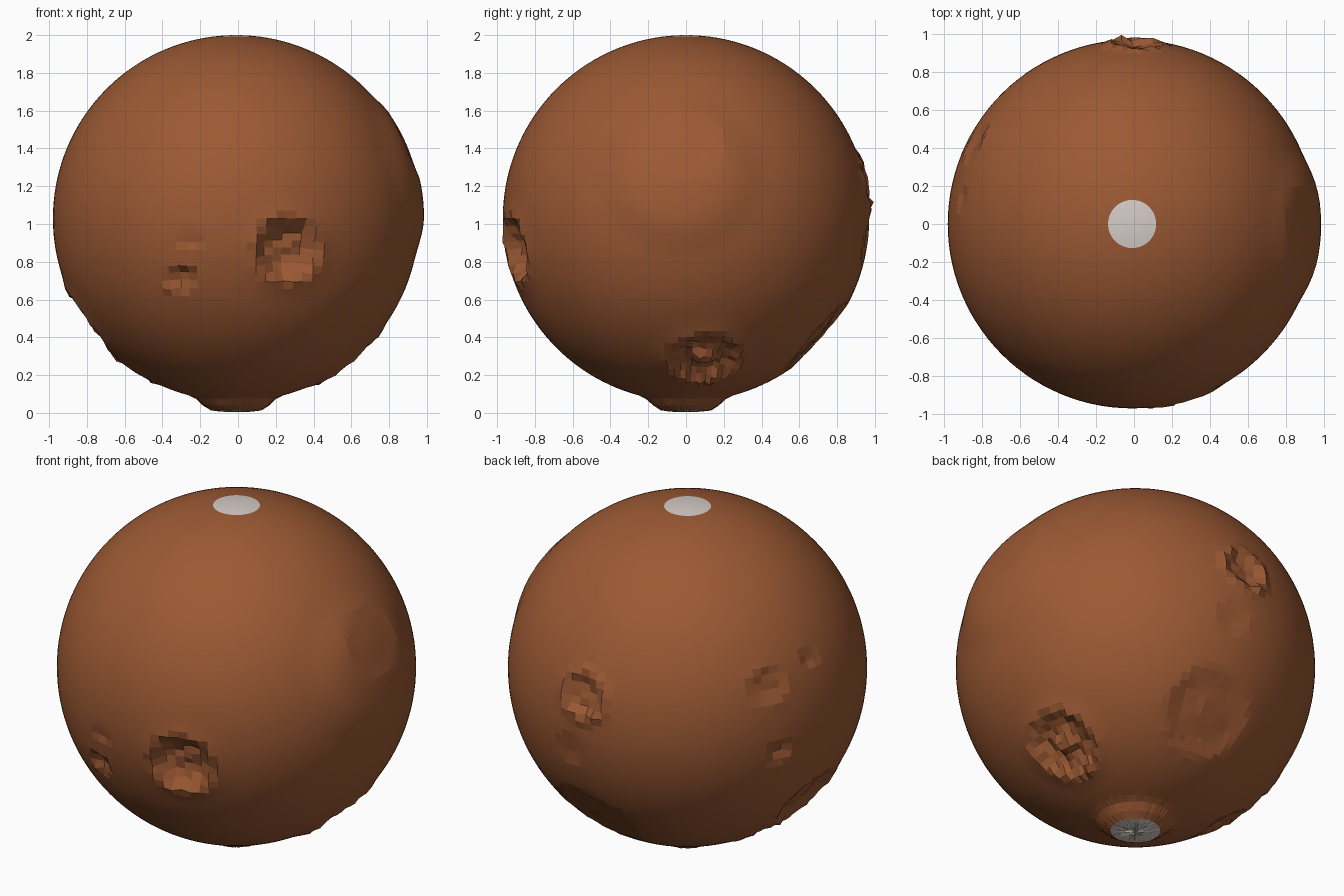
import bpy, bmesh, math, random
from mathutils import Vector

default = bpy.data.objects.get("Cube")
if default:
    bpy.data.objects.remove(default, do_unlink=True)

RADIUS = 0.97
CENTRE = Vector((-0.01, 0, 1.03))
CAP_WIDTH = 0.14
rng = random.Random(4)


def make_material(name, colour):
    material = bpy.data.materials.new(name)
    material.use_nodes = True
    rgba = (*colour, 1)
    material.diffuse_color = rgba
    shader = material.node_tree.nodes["Principled BSDF"]
    shader.inputs["Base Color"].default_value = rgba
    shader.inputs["Roughness"].default_value = 0.9
    return material


def smooth(edge_a, edge_b, value):
    t = max(0, min(1, (value - edge_a) / (edge_b - edge_a)))
    return t * t * (3 - 2 * t)


# Surface features: direction, radius, depth (negative is raised), rim height, roughness
features = [
    # large pit on the front, with its two small neighbours
    ((0.28, -0.92, -0.17), 0.19, 0.08, 0.01, 0.014),
    ((-0.30, -0.87, -0.32), 0.08, 0.03, 0.005, 0.01),
    ((-0.25, -0.92, -0.12), 0.06, 0.012, 0, 0.004),
    # rough crater low on the side, with a central mound
    ((0.61, 0.10, -0.76), 0.21, 0.045, 0.012, 0.012),
    ((0.61, 0.10, -0.76), 0.08, -0.03, 0, 0.01),
    # craters on the back
    ((0.02, 0.96, 0.19), 0.13, 0.03, 0.02, 0.01),
    ((0.09, 0.72, -0.64), 0.28, 0.03, 0, 0.003),
    ((0.11, 0.95, -0.15), 0.10, 0.01, 0, 0.003),
    # dents on the far side
    ((-0.83, 0.42, 0.27), 0.12, 0.015, 0.003, 0.006),
    ((-0.88, 0.39, -0.12), 0.07, 0.03, 0.003, 0.008),
    ((-0.89, 0.13, 0.36), 0.07, 0.012, 0, 0.005),
    ((-0.78, 0, -0.58), 0.23, 0.04, 0.01, 0.008),
    ((-0.55, 0.08, -0.81), 0.13, 0.02, 0.008, 0.008),
    # wide low dome on the side
    ((0.93, -0.03, 0.25), 0.48, -0.025, 0, 0),
    ((0.90, 0, 0.40), 0.22, 0.012, 0, 0),
    # raised ground under the lower cap
    ((0, 0, -1), 0.24, -0.055, 0, 0.002),
]
features = [(Vector(d).normalized(), *rest) for d, *rest in features]


def surface_offset(direction):
    """Height added to the ball along one direction."""
    offset = 0
    for centre, radius, depth, rim, rough in features:
        t = (direction - centre).length * RADIUS / radius
        if t > 1.6:
            continue
        floor = 1 - smooth(0.5, 1, t)
        offset -= depth * floor
        offset += rim * math.exp(-((t - 1) / 0.22) ** 2)
        if t < 1:
            offset += rng.uniform(-rough, rough)
    return offset


# Ball with its craters and domes pressed in
bm = bmesh.new()
bmesh.ops.create_uvsphere(bm, u_segments=112, v_segments=72, radius=1)
for vert in bm.verts:
    direction = vert.co.normalized()
    vert.co = CENTRE + direction * (RADIUS + surface_offset(direction))
    vert.co.z = max(vert.co.z, 0)

# Pale caps at both poles, chosen by distance from the axis
for face in bm.faces:
    spot = face.calc_center_median() - CENTRE
    if math.hypot(spot.x, spot.y) < CAP_WIDTH - 0.01 and abs(spot.z) > RADIUS / 2:
        face.material_index = 1

mesh = bpy.data.meshes.new("planet_ball")
bm.to_mesh(mesh)
bm.free()
mesh.materials.append(make_material("rust_brown_ground", (0.33, 0.10, 0.034)))
mesh.materials.append(make_material("pale_ice", (0.66, 0.60, 0.57)))

planet = bpy.data.objects.new("planet_ball", mesh)
bpy.context.collection.objects.link(planet)
bpy.ops.object.select_all(action="DESELECT")
planet.select_set(True)
bpy.context.view_layer.objects.active = planet
bpy.ops.object.shade_smooth_by_angle(angle=math.radians(8))
